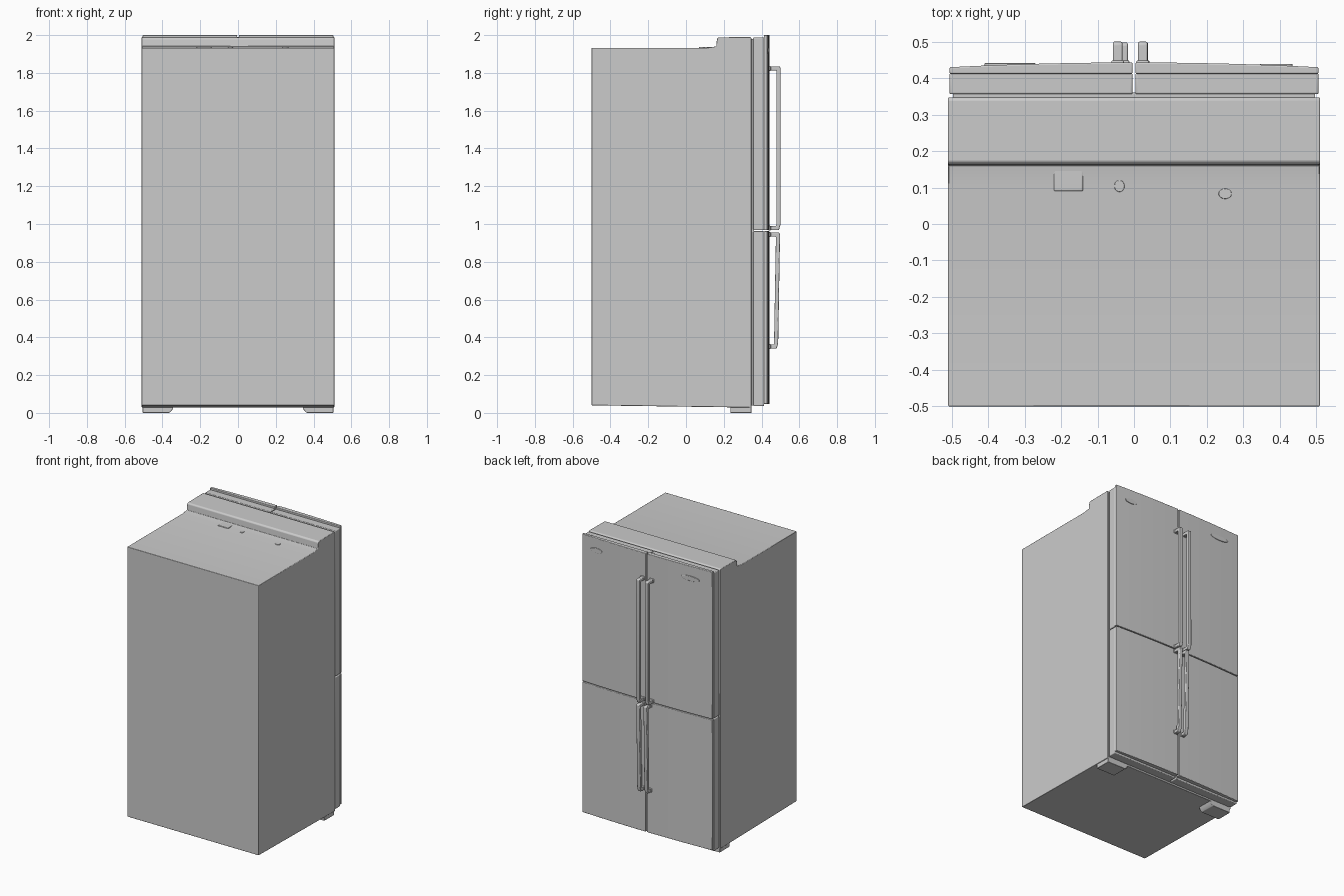
import bpy
import bmesh
from math import cos, sin, pi
from mathutils import Vector

if "Cube" in bpy.data.objects:
    bpy.data.objects.remove(bpy.data.objects["Cube"])


def prism(name, pts, axis, a, b, bevel=0.0, segs=3):
    """Extrude a 2D outline between a and b along the x or z axis."""
    put = {"x": lambda p, t: (t, p[0], p[1]),
           "y": lambda p, t: (p[0], t, p[1]),
           "z": lambda p, t: (p[0], p[1], t)}[axis]
    bm = bmesh.new()
    lo = [bm.verts.new(put(p, a)) for p in pts]
    hi = [bm.verts.new(put(p, b)) for p in pts]
    n = len(pts)
    bm.faces.new(lo)
    bm.faces.new(hi[::-1])
    for i in range(n):
        bm.faces.new((lo[i], hi[i], hi[(i + 1) % n], lo[(i + 1) % n]))
    bmesh.ops.recalc_face_normals(bm, faces=bm.faces)
    mesh = bpy.data.meshes.new(name)
    bm.to_mesh(mesh)
    bm.free()
    ob = bpy.data.objects.new(name, mesh)
    bpy.context.collection.objects.link(ob)
    if bevel:
        mod = ob.modifiers.new("soft_edges", "BEVEL")
        mod.width = bevel
        mod.segments = segs
        mod.limit_method = "ANGLE"
    bpy.ops.object.select_all(action="DESELECT")
    ob.select_set(True)
    bpy.context.view_layer.objects.active = ob
    bpy.ops.object.shade_smooth_by_angle(angle=0.6)
    return ob


def rect(a0, a1, b0, b1):
    return [(a0, b0), (a1, b0), (a1, b1), (a0, b1)]


def oval(cx, cy, rx, ry, n=32):
    return [(cx + rx * cos(2 * pi * i / n), cy + ry * sin(2 * pi * i / n))
            for i in range(n)]


def front_y(x):
    """Bowed front surface of the doors."""
    return 0.443 - 0.013 * (x / 0.505) ** 2


# Cabinet with the raised hinge cover along the top front
prism("cabinet", [(-0.5, 0.04), (0.347, 0.028), (0.347, 1.985), (0.34, 1.99),
                  (0.172, 1.988), (0.164, 1.98), (0.16, 1.94), (0.11, 1.933),
                  (-0.5, 1.933)], "x", -0.51, 0.51, 0.003, 2)

# Low bumps on the roof
prism("roof_cover", rect(-0.22, -0.14, 0.09, 0.155), "z", 1.92, 1.938, 0.004)
prism("roof_button_left", oval(-0.04, 0.104, 0.014, 0.016), "z", 1.92, 1.937, 0.002)
prism("roof_button_right", oval(0.25, 0.083, 0.018, 0.014), "z", 1.92, 1.937, 0.002)

# Recessed gasket between cabinet and doors
prism("door_gasket", rect(-0.497, 0.497, 0.34, 0.36), "z", 0.04, 1.98)

# Four doors: an inner body and a bowed front panel
for side, s in (("right", 1), ("left", -1)):
    for level, z0, z1, p0, p1 in (("upper", 0.967, 1.988, 0.967, 2.0),
                                  ("lower", 0.036, 0.962, 0.047, 0.962)):
        prism(f"{level}_{side}_door_body",
              [(s * x, y) for x, y in rect(0.004, 0.506, 0.356, 0.414)],
              "z", z0, z1, 0.005)
        xs = [0.004 + 0.502 * i / 12 for i in range(13)]
        outline = [(s * x, front_y(x)) for x in xs]
        outline += [(s * 0.506, 0.412), (s * 0.004, 0.412)]
        prism(f"{level}_{side}_door_panel", outline, "z", p0, p1, 0.004)

# Blank oval plates near the top corners of the doors
for name, x, w in (("right_oval_plate", 0.39, 0.045), ("left_oval_plate", -0.34, 0.07)):
    prism(name, oval(x, 1.915, w, 0.017), "y", front_y(x) - 0.01,
          front_y(x) + 0.004, 0.002)


# Handles: C-shaped bars, with the lower ones leaning in toward the door
def handle(name, x, z0, z1, y_bottom, y_top):
    t = 0.022
    outline = [(0.435, z0), (y_bottom - 0.008, z0), (y_bottom, z0 + 0.03),
               (y_top, z1 - 0.006), (y_top - 0.006, z1), (0.435, z1),
               (0.435, z1 - t), (y_top - t, z1 - t),
               (y_bottom - t, z0 + t), (0.435, z0 + t)]
    prism(name, outline, "x", x - 0.013, x + 0.013, 0.005)
    # Flared mounting pads at both ends
    for end, z in (("bottom", z0 + t / 2), ("top", z1 - t / 2)):
        prism(f"{name}_{end}_pad", rect(x - 0.017, x + 0.017, z - 0.013, z + 0.013),
              "y", 0.435, 0.449, 0.004)


for side, x_up, x_low in (("right", 0.024, 0.026), ("left", -0.045, -0.03)):
    handle(f"upper_{side}_handle", x_up, 0.967, 1.835, 0.5, 0.5)
    handle(f"lower_{side}_handle", x_low, 0.34, 0.955, 0.488, 0.498)

# Front feet, tapered toward the middle
for side, s in (("right", 1), ("left", -1)):
    prism(f"{side}_foot", [(s * 0.505, 0.0), (s * 0.365, 0.0), (s * 0.35, 0.012),
                           (s * 0.34, 0.036), (s * 0.505, 0.036)],
          "y", 0.235, 0.347, 0.003, 2)
